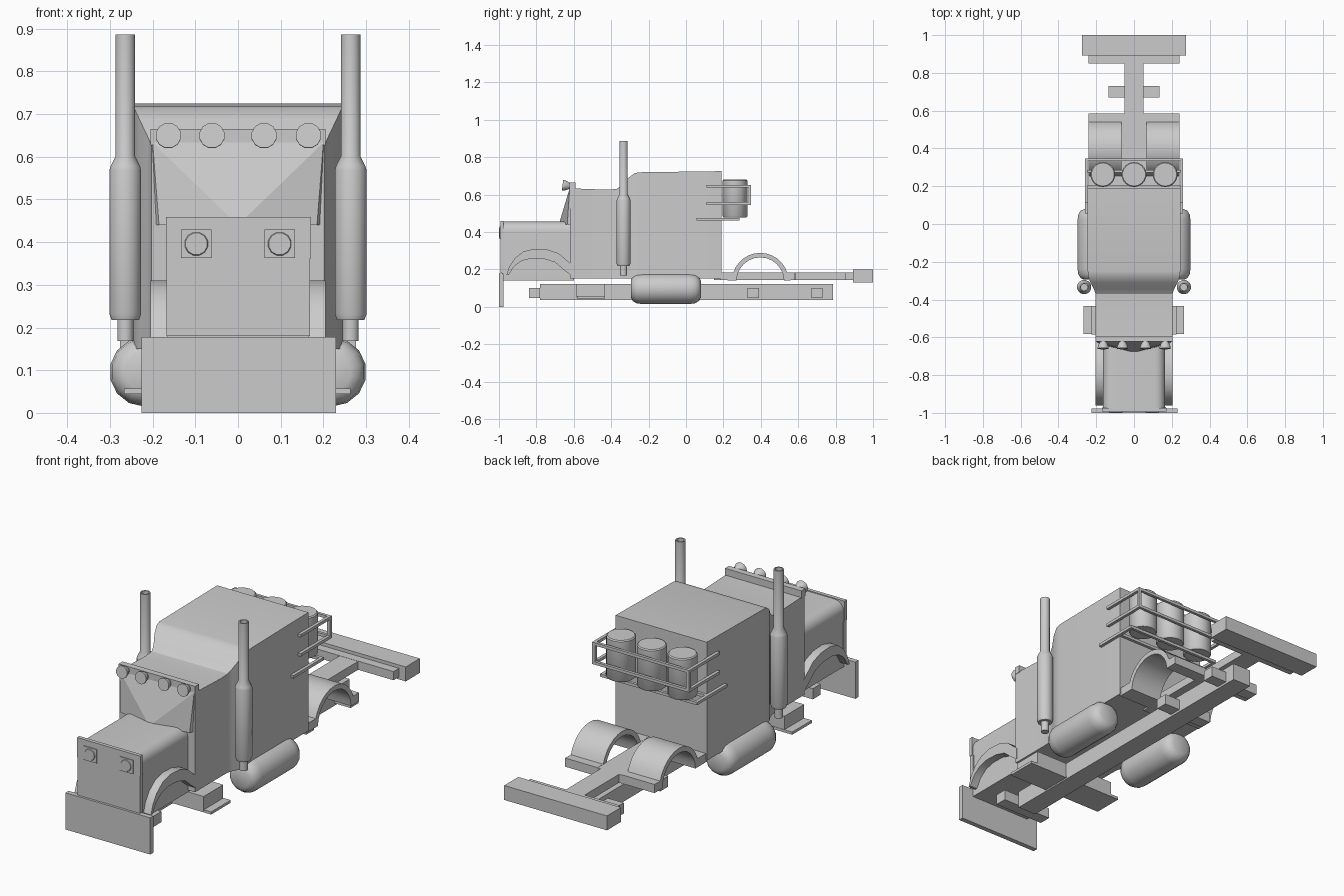
import bpy, bmesh, math
from mathutils import Matrix, Vector

if "Cube" in bpy.data.objects:
    bpy.data.objects.remove(bpy.data.objects["Cube"])


def finish(name, bm, mirror=False, smooth=None, bevel=0, segs=3):
    bmesh.ops.recalc_face_normals(bm, faces=bm.faces)
    me = bpy.data.meshes.new(name)
    bm.to_mesh(me)
    bm.free()
    ob = bpy.data.objects.new(name, me)
    bpy.context.collection.objects.link(ob)
    if mirror:
        ob.modifiers.new("mirror", 'MIRROR')
    if bevel:
        b = ob.modifiers.new("bevel", 'BEVEL')
        b.width, b.segments = bevel, segs
    if smooth:
        bpy.ops.object.select_all(action='DESELECT')
        ob.select_set(True)
        bpy.context.view_layer.objects.active = ob
        bpy.ops.object.shade_smooth_by_angle(angle=math.radians(smooth))
    return ob


def box(name, x, y, z, **kw):
    bm = bmesh.new()
    bmesh.ops.create_cube(bm, size=1)
    for v in bm.verts:
        v.co = [(a + b) / 2 + c * (b - a) for (a, b), c in zip((x, y, z), v.co)]
    return finish(name, bm, **kw)


def loft(name, rings, **kw):
    """Skin a list of equal-length point loops and cap both ends."""
    bm = bmesh.new()
    loops = [[bm.verts.new(p) for p in r] for r in rings]
    n = len(loops[0])
    for a, b in zip(loops, loops[1:]):
        for i in range(n):
            j = (i + 1) % n
            bm.faces.new((a[i], a[j], b[j], b[i]))
    bm.faces.new(loops[0])
    bm.faces.new(loops[-1])
    return finish(name, bm, **kw)


def prism(name, yz, x0, x1, **kw):
    return loft(name, [[(x, y, z) for y, z in yz] for x in (x0, x1)], **kw)


def lathe(name, loc, profile, axis='Z', n=16, tilt=0, smooth=40, **kw):
    """Turn (radius, height) pairs about an axis through loc."""
    rot = Matrix.Rotation(tilt, 3, 'X')
    if axis == 'Y':
        rot = rot @ Matrix.Rotation(-math.pi / 2, 3, 'X')
    rings = []
    for r, h in profile:
        ring = []
        for i in range(n):
            a = 2 * math.pi * (i + 0.5) / n
            ring.append(Vector(loc) + rot @ Vector((r * math.cos(a), r * math.sin(a), h)))
        rings.append(ring)
    return loft(name, rings, smooth=smooth, **kw)


def arc(cy, cz, r, a0, a1, n):
    return [(cy + r * math.cos(math.radians(a0 + (a1 - a0) * i / n)),
             cz + r * math.sin(math.radians(a0 + (a1 - a0) * i / n))) for i in range(n + 1)]


# Cab and sleeper: rectangular sections along y that widen and rise
sections = [(-.62, .203, .633), (-.42, .203, .626), (-.37, .204, .63), (-.345, .212, .648),
            (-.31, .231, .688), (-.275, .243, .714), (-.25, .245, .719), (.19, .245, .725)]
loft("cab_body", [[(-w, y, .15), (w, y, .15), (w, y, t), (-w, y, t)] for y, w, t in sections],
     smooth=30)

# Sloped split windshield, V shaped in plan
bm = bmesh.new()
for p in [(-.185, -.635, .44), (.185, -.635, .44), (0, -.68, .44), (-.2, -.622, .633),
          (.2, -.622, .633), (-.2, -.6, .44), (.2, -.6, .44), (-.2, -.6, .633), (.2, -.6, .633)]:
    bm.verts.new(p)
bmesh.ops.convex_hull(bm, input=bm.verts)
finish("windshield", bm)

# Hood with rounded shoulders
half = [(.165, .14), (.165, .395)] + arc(.115, .405, .05, 10, 90, 5)
outline = half + [(-x, z) for x, z in reversed(half)]
loft("hood", [[(x, y, z) for x, z in outline] for y in (-.985, -.6)], smooth=40)

# Grille, headlight panel and bumper
box("grille", (-.167, .169), (-.992, -.97), (.18, .362))
box("headlight_panel", (-.169, .171), (-.993, -.975), (.362, .459))
box("bumper", (-.226, .229), (-1, -.976), (0, .178))
for s in (-1, 1):
    box("headlight_housing", (s * .0975 - .036, s * .0975 + .036), (-.997, -.98), (.363, .43))
    lathe("headlight", (s * .0975, -1, .396), [(.026, 0), (.03, .006), (.03, .02)], 'Y', 12)

# Front fenders over the wheel openings
outer = [(-.96, .17), (-.945, .215), (-.915, .26), (-.87, .295), (-.81, .31), (-.74, .306),
         (-.68, .285), (-.61, .225)]
inner = [(-.61, .165), (-.65, .195), (-.7, .238), (-.76, .256), (-.83, .258), (-.88, .245),
         (-.92, .215), (-.948, .17)]
prism("front_fender", outer + inner, .15, .205, mirror=True, smooth=40)

# Roof light bar and lamps
box("light_bar", (-.205, .205), (-.622, -.592), (.628, .665))
for x in (-.163, -.061, .061, .165):
    lathe("roof_lamp", (x, -.66, .65), [(.03, 0), (.03, .008), (.024, .024), (.012, .045), (.012, .065)],
          'Y', 12, tilt=-.12)

# Exhaust stacks with hollow tops
for s in (-1, 1):
    lathe("exhaust_stack", (s * .264, -.334, 0),
          [(.019, .168), (.019, .218), (.033, .218), (.038, .232), (.038, .568), (.035, .578),
           (.023, .602), (.023, .886), (.017, .886), (.017, .75)], n=16)

# Fuel tanks
for s in (-1, 1):
    lathe("fuel_tank", (s * .22, -.108, .096),
          [(.045, -.187), (.064, -.178), (.077, -.158), (.081, -.13), (.081, .13),
           (.077, .158), (.064, .178), (.045, .187)], 'Y', 14, smooth=50)

# Lower chassis, axles and steps
box("chassis_rail", (-.05, .05), (-.78, .785), (.037, .122))
for y in (-.81, .36, .70):
    box("axle", (-.135, .135), (y - .03, y + .03), (.048, .1))
box("step_box", (-.225, .225), (-.585, -.435), (.05, .122))
box("step_plate", (-.267, .264), (-.583, -.433), (.044, .057))

# Rear deck beam, rear fenders and tail bumper
box("deck_beam", (-.068, .068), (.15, .585), (.142, .183))
box("tail_beam", (-.05, .05), (.57, .88), (.142, .183))
box("tail_bracket", (-.24, .24), (.85, .9), (.142, .184))
box("tail_bumper", (-.276, .276), (.892, 1), (.13, .2))
yc, zc = .397, .137
profile = ([(.185, .142), (.185, .184)] + arc(yc, zc, .151, 162, 18, 12) +
           [(.584, .184), (.584, .142)] + arc(yc, zc, .127, 2, 178, 12))
prism("rear_fender", profile, .066, .24, mirror=True, smooth=40)

# Barrels on the back of the sleeper
for x in (-.165, 0, .165):
    lathe("barrel", (x, .262, 0), [(.061, .478), (.066, .484), (.066, .675), (.061, .68)], n=18)

# Rack rails around the barrels
t = .007
for z, y0, y1 in ((.645, .11, .348), (.552, .11, .348), (.467, .055, .287)):
    box("rack_side_rail", (.245, .26), (y0, y1), (z - t, z + t), mirror=True)
    box("rack_cross_rail", (-.26, .26), (y1 - 2 * t, y1), (z - t, z + t))
box("rack_post", (.245, .26), (.334, .348), (.545, .652), mirror=True)
box("rack_front_bar", (-.25, .25), (.19, .204), (.46, .474))
